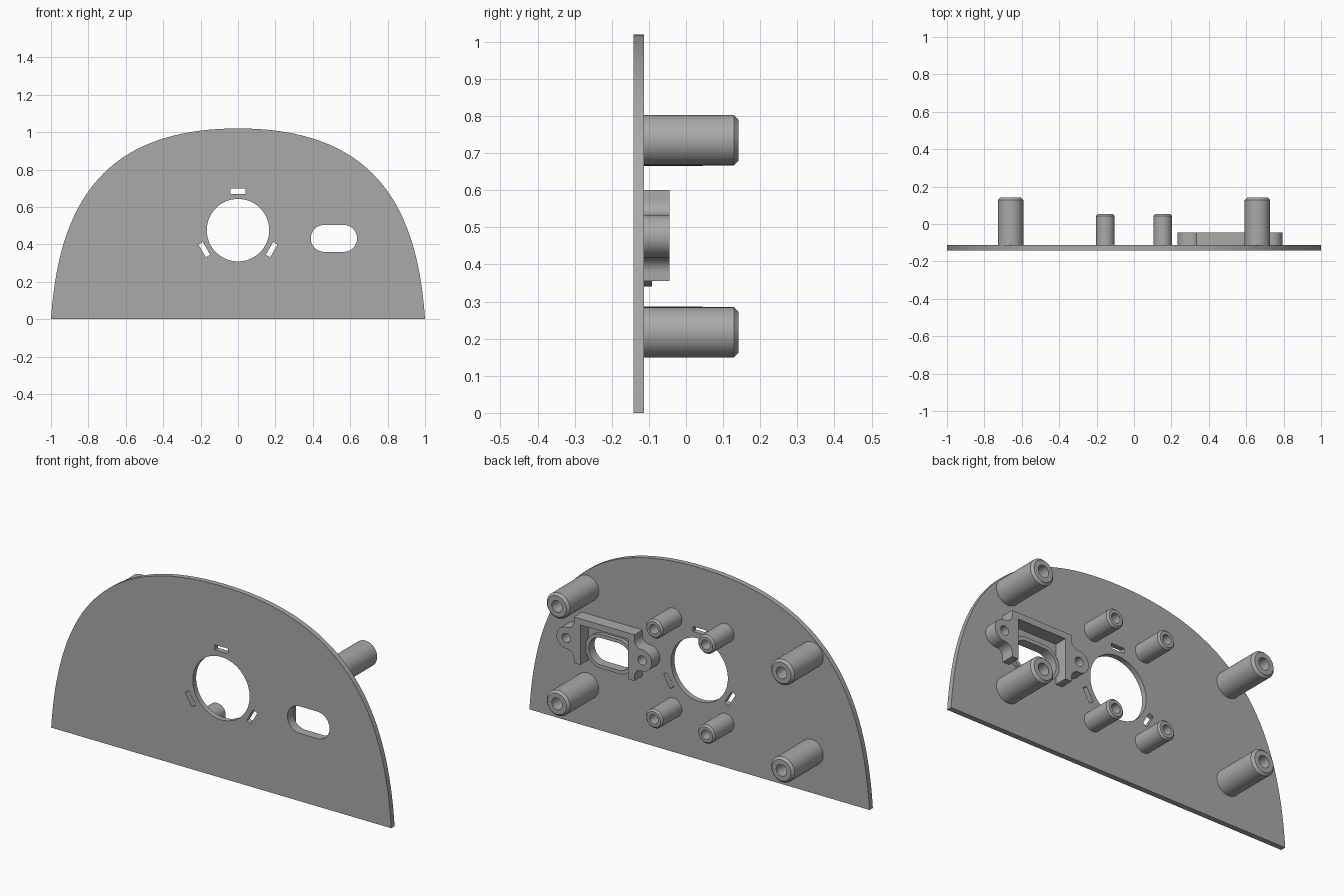
import bpy, bmesh
from math import sin, cos, pi, radians, sqrt, atan2, hypot
from mathutils import Vector, Matrix

cube = bpy.data.objects.get("Cube")
if cube:
    bpy.data.objects.remove(cube, do_unlink=True)

grey = bpy.data.materials.new("plain grey")
grey.use_nodes = True
COLOUR = (0.4, 0.4, 0.4, 1)
grey.diffuse_color = COLOUR
grey.node_tree.nodes["Principled BSDF"].inputs["Base Color"].default_value = COLOUR

FRONT, BACK = -0.141, -0.113      # plate faces
MID = 0.476                       # height of the round opening


def finish(obj):
    obj.data.materials.clear()
    obj.data.materials.append(grey)
    bpy.ops.object.select_all(action='DESELECT')
    obj.select_set(True)
    bpy.context.view_layer.objects.active = obj
    bpy.ops.object.shade_smooth_by_angle(angle=radians(30))


def arc(cx, cz, r, a0, a1, n=16):
    return [(cx + r * cos(a0 + (a1 - a0) * i / n), cz + r * sin(a0 + (a1 - a0) * i / n))
            for i in range(n + 1)]


def circle(cx, cz, r, n=48):
    return arc(cx, cz, r, 0, 2 * pi, n)[:-1]


def stadium(cx, cz, half_w, r):
    s = half_w - r
    return arc(cx + s, cz, r, -pi / 2, pi / 2) + arc(cx - s, cz, r, pi / 2, 1.5 * pi)


def slab(name, loops, y0, y1):
    """Extrude x-z outlines, the first outer and the rest holes, from y0 to y1."""
    curve = bpy.data.curves.new(name, 'CURVE')
    curve.dimensions = '2D'
    curve.fill_mode = 'BOTH'
    curve.extrude = (y1 - y0) / 2
    for loop in loops:
        spline = curve.splines.new('POLY')
        spline.points.add(len(loop) - 1)
        for point, (x, z) in zip(spline.points, loop):
            point.co = (x, z, 0, 1)
        spline.use_cyclic_u = True
    temp = bpy.data.objects.new(name + " outline", curve)
    bpy.context.collection.objects.link(temp)
    bpy.context.view_layer.update()
    mesh = bpy.data.meshes.new_from_object(temp.evaluated_get(bpy.context.evaluated_depsgraph_get()))
    bpy.data.objects.remove(temp, do_unlink=True)
    mesh.name = name
    mesh.transform(Matrix.Translation((0, (y0 + y1) / 2, 0)) @ Matrix.Rotation(pi / 2, 4, 'X'))
    bm = bmesh.new()
    bm.from_mesh(mesh)
    bmesh.ops.remove_doubles(bm, verts=bm.verts, dist=1e-5)
    bmesh.ops.recalc_face_normals(bm, faces=bm.faces)
    bm.to_mesh(mesh)
    bm.free()
    obj = bpy.data.objects.new(name, mesh)
    bpy.context.collection.objects.link(obj)
    finish(obj)


def post(name, x, z, r, tip, bore, depth, bevel):
    """Hollow standoff turned around the y axis."""
    profile = [(r, BACK), (r, tip - bevel), (r - bevel, tip), (bore, tip),
               (bore, tip - depth), (0, tip - depth)]
    bm = bmesh.new()
    verts = [bm.verts.new((x + rad, y, z)) for rad, y in profile]
    edges = [bm.edges.new(pair) for pair in zip(verts, verts[1:])]
    bmesh.ops.spin(bm, geom=verts + edges, cent=(x, 0, z), axis=(0, 1, 0),
                   angle=2 * pi, steps=40)
    bmesh.ops.remove_doubles(bm, verts=bm.verts, dist=1e-5)
    bmesh.ops.recalc_face_normals(bm, faces=bm.faces)
    mesh = bpy.data.meshes.new(name)
    bm.to_mesh(mesh)
    bm.free()
    obj = bpy.data.objects.new(name, mesh)
    bpy.context.collection.objects.link(obj)
    finish(obj)


# Domed plate outline from one mirrored Bezier
ctrl = [Vector(p) for p in ((1, 0), (0.96, 0.58), (0.75, 1.02), (0, 1.02))]
half = []
for i in range(41):
    t = i / 40
    p = sum((c * k for c, k in zip(ctrl, ((1 - t) ** 3, 3 * t * (1 - t) ** 2,
                                          3 * t * t * (1 - t), t ** 3))), Vector((0, 0)))
    half.append((p.x, p.y))
dome = half + [(-x, z) for x, z in half[-2::-1]]


# Three small slots around the round opening
def tab_slot(angle):
    radial = Vector((cos(angle), sin(angle)))
    side = Vector((-radial.y, radial.x))
    centre = Vector((0, MID)) + radial * 0.208
    return [tuple(centre + radial * a * 0.0135 + side * b * 0.039)
            for a, b in ((1, 1), (-1, 1), (-1, -1), (1, -1))]


PORT_X, PORT_Z = 0.513, 0.432
port = stadium(PORT_X, PORT_Z, 0.124, 0.072)
slab("plate", [dome, circle(0, MID, 0.167, 64), port]
     + [tab_slot(radians(a)) for a in (90, 210, 330)], FRONT, BACK)

# Raised rim around the port opening
slab("port_rim", [stadium(PORT_X, PORT_Z, 0.143, 0.091), port], BACK, -0.092)

# Bracket: open frame with a filleted screw ear on each side
leg, gap, fillet, ear_r = 0.178, 0.045, 0.04, 0.057
ear_u = leg + gap
rise = sqrt((ear_r + fillet) ** 2 - (gap - fillet) ** 2)
lean = atan2(rise, gap - fillet)
side = [(0.14, 0.567), (0.14, 0.355), (leg, 0.355)]
side += arc(leg + fillet, MID - rise, fillet, pi, lean, 8)
side += arc(ear_u, MID, ear_r, lean - pi, pi - lean, 24)[1:]
side += arc(leg + fillet, MID + rise, fillet, -lean, -pi, 8)[1:]
side += [(leg, 0.6)]
frame = [(PORT_X + u, z) for u, z in side] + [(PORT_X - u, z) for u, z in reversed(side)]
slab("port_bracket", [frame] + [circle(PORT_X + s * ear_u, MID, 0.024, 32) for s in (-1, 1)],
     BACK, -0.045)

# Four tall and four short standoffs
for sx, side_name in ((1, "left"), (-1, "right")):
    for sz, level in ((1, "upper"), (-1, "lower")):
        post(f"tall_post_{level}_{side_name}", sx * 0.66, MID + sz * 0.259,
             0.068, 0.141, 0.031, 0.12, 0.012)
        post(f"short_post_{level}_{side_name}", sx * 0.153, MID + sz * 0.239,
             0.05, 0.053, 0.025, 0.1, 0.009)
